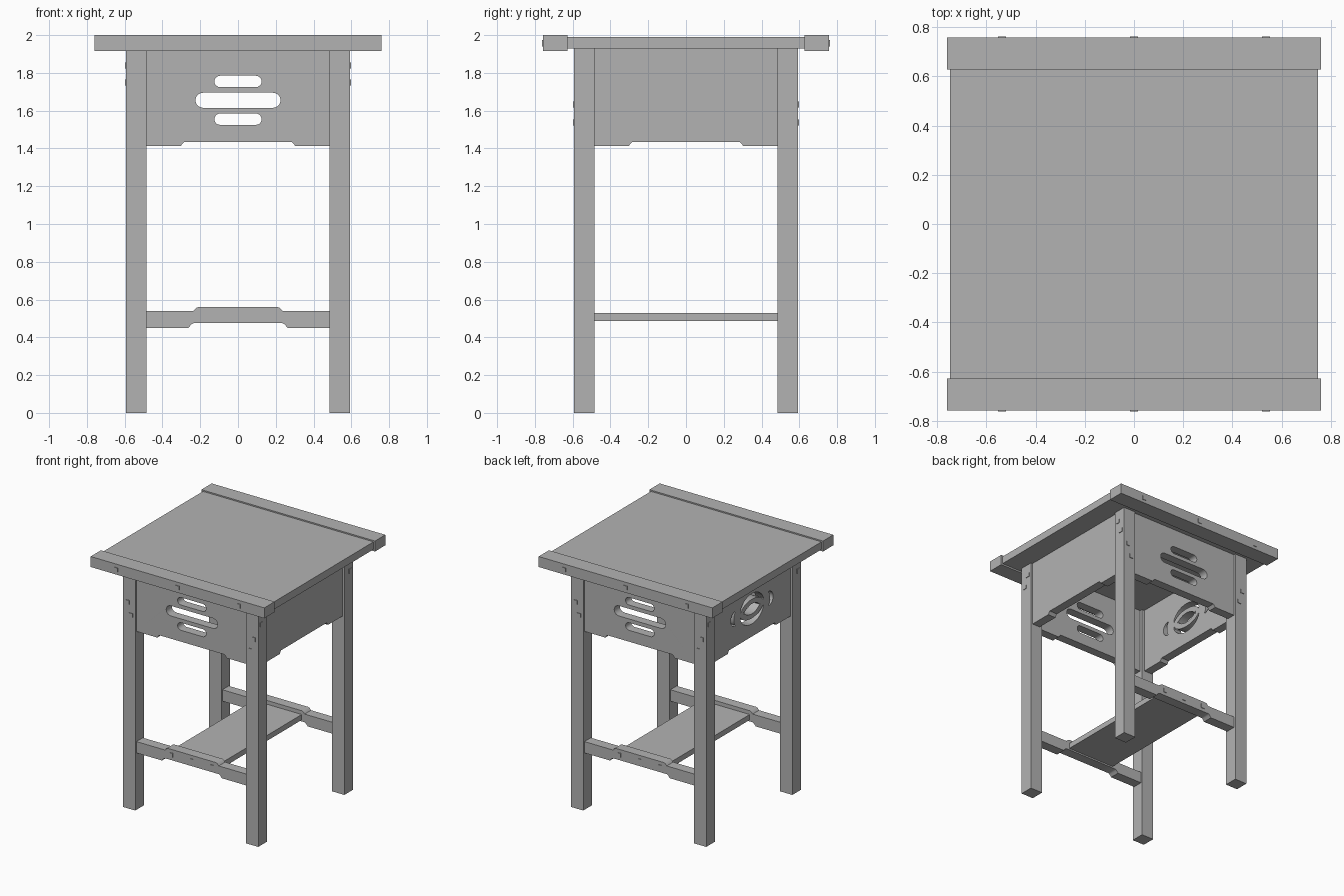
import bpy, bmesh, math

if "Cube" in bpy.data.objects:
    bpy.data.objects.remove(bpy.data.objects["Cube"])

wood = bpy.data.materials.new("grey_wood")
wood.diffuse_color = (0.45, 0.45, 0.45, 1)
wood.use_nodes = True
wood.node_tree.nodes["Principled BSDF"].inputs["Base Color"].default_value = wood.diffuse_color


def finish(name, bm):
    bmesh.ops.remove_doubles(bm, verts=bm.verts, dist=1e-5)
    bmesh.ops.recalc_face_normals(bm, faces=bm.faces)
    me = bpy.data.meshes.new(name)
    bm.to_mesh(me)
    bm.free()
    me.materials.append(wood)
    ob = bpy.data.objects.new(name, me)
    bpy.context.collection.objects.link(ob)
    return ob


def box(name, x0, x1, y0, y1, z0, z1):
    bm = bmesh.new()
    bmesh.ops.create_cube(bm, size=1)
    for v in bm.verts:
        v.co = ((x0 + x1) / 2 + v.co.x * (x1 - x0),
                (y0 + y1) / 2 + v.co.y * (y1 - y0),
                (z0 + z1) / 2 + v.co.z * (z1 - z0))
    return finish(name, bm)


def board(name, loops, thick, place):
    """Extrude an outline with holes; place maps (across, up, depth) to xyz."""
    cu = bpy.data.curves.new(name + "_outline", 'CURVE')
    cu.dimensions = '2D'
    cu.fill_mode = 'BOTH'
    cu.extrude = thick / 2
    for pts in loops:
        sp = cu.splines.new('POLY')
        sp.points.add(len(pts) - 1)
        for p, (u, v) in zip(sp.points, pts):
            p.co = (u, v, 0, 1)
        sp.use_cyclic_u = True
    tmp = bpy.data.objects.new(name + "_outline", cu)
    bpy.context.collection.objects.link(tmp)
    bpy.context.view_layer.update()
    me = bpy.data.meshes.new_from_object(tmp)
    bm = bmesh.new()
    bm.from_mesh(me)
    for v in bm.verts:
        v.co = place(*v.co)
    bpy.data.objects.remove(tmp)
    bpy.data.curves.remove(cu)
    bpy.data.meshes.remove(me)
    ob = finish(name, bm)
    ob.data.set_sharp_from_angle(angle=math.radians(35))
    return ob


def slot(half, zc, r, n=10):
    pts = []
    for side, start in ((1, -90), (-1, 90)):
        for i in range(n + 1):
            a = math.radians(start + 180 * i / n)
            pts.append((side * (half - r) + r * math.cos(a), zc + r * math.sin(a)))
    return pts


def arc(cu, cv, ru, rv, a0, a1, n=14):
    return [(cu + ru * math.cos(math.radians(a0 + (a1 - a0) * i / n)),
             cv + rv * math.sin(math.radians(a0 + (a1 - a0) * i / n))) for i in range(n + 1)]


def mirrored(right):
    """Close an outline from its right half, listed bottom to top."""
    return right + [(-u, v) for u, v in reversed(right)]


# Four legs
IN, OUT = 0.485, 0.592
for sx in (-1, 1):
    for sy in (-1, 1):
        xs, ys = sorted((sx * IN, sx * OUT)), sorted((sy * IN, sy * OUT))
        box("leg", *xs, *ys, 0, 1.93)

# Aprons: slotted front and back, plain right, pierced motif on the left
apron = mirrored([(0.285, 1.435), (0.292, 1.428), (0.303, 1.412), (IN, 1.412), (IN, 1.93)])
MID, T = 1.655, 0.07
AX = 0.577 - T / 2
slots = [slot(0.225, MID, 0.04), slot(0.125, MID + 0.1, 0.03), slot(0.125, MID - 0.1, 0.03)]
lens = arc(0, MID - 0.06, 0.12, 0.1, 30, 150) + arc(0, MID + 0.06, 0.12, 0.1, 210, 330)
motif = [lens]
for s in (1, -1):
    # crescents above and below, small bows at the ends
    motif.append(arc(0, MID, 0.15, s * 0.12, 15, 165) + arc(0, MID, 0.145, s * 0.075, 165, 15))
    motif.append(arc(s * 0.2, MID, s * 0.065, 0.06, -75, 75) + arc(s * 0.2, MID, s * 0.025, 0.055, 75, -75))
for name, s in (("front_apron", -1), ("back_apron", 1)):
    board(name, [apron] + slots, T, lambda u, v, w, s=s: (u, s * AX + w, v))
board("right_apron", [apron], T, lambda u, v, w: (AX + w, u, v))
board("left_apron", [apron] + motif, T, lambda u, v, w: (-AX + w, u, v))

# Lower stretchers with a raised middle, and the shelf between them
stretcher = mirrored([(0.235, 0.475), (0.247, 0.469), (0.262, 0.45), (IN, 0.45), (IN, 0.54),
                      (0.235, 0.54), (0.222, 0.556), (0.21, 0.56)])
SY = 0.577 - 0.04
for name, s in (("front_stretcher", -1), ("back_stretcher", 1)):
    board(name, [stretcher], 0.08, lambda u, v, w, s=s: (u, s * SY + w, v))
box("shelf", -0.21, 0.21, -0.5, 0.5, 0.487, 0.53)

# Table top with end boards
box("top_panel", -0.747, 0.747, -0.63, 0.63, 1.93, 1.99)
for s in (-1, 1):
    ys = sorted((s * 0.628, s * 0.757))
    box("top_end_board", -0.76, 0.76, *ys, 1.917, 2.0)


# Small square pegs standing slightly proud of the wood
def peg(axis, side, face, across, z, h=0.016):
    a = sorted((side * (face - 0.01), side * (face + 0.005)))
    b = (across - h, across + h)
    box("peg", *(a if axis == 'x' else b), *(b if axis == 'x' else a), z - h, z + h)


for s in (-1, 1):
    for x in (-0.537, 0, 0.537):
        peg('y', s, 0.757, x, 1.957)
    for x in (-0.18, 0, 0.18):
        peg('y', s, 0.577, x, 0.517)
    for k in (-1, 1):
        peg('y', s, OUT, k * 0.553, 1.633)
        peg('y', s, OUT, k * 0.523, 1.537)
        peg('x', s, OUT, k * 0.52, 1.84)
        peg('x', s, OUT, k * 0.555, 1.75)
